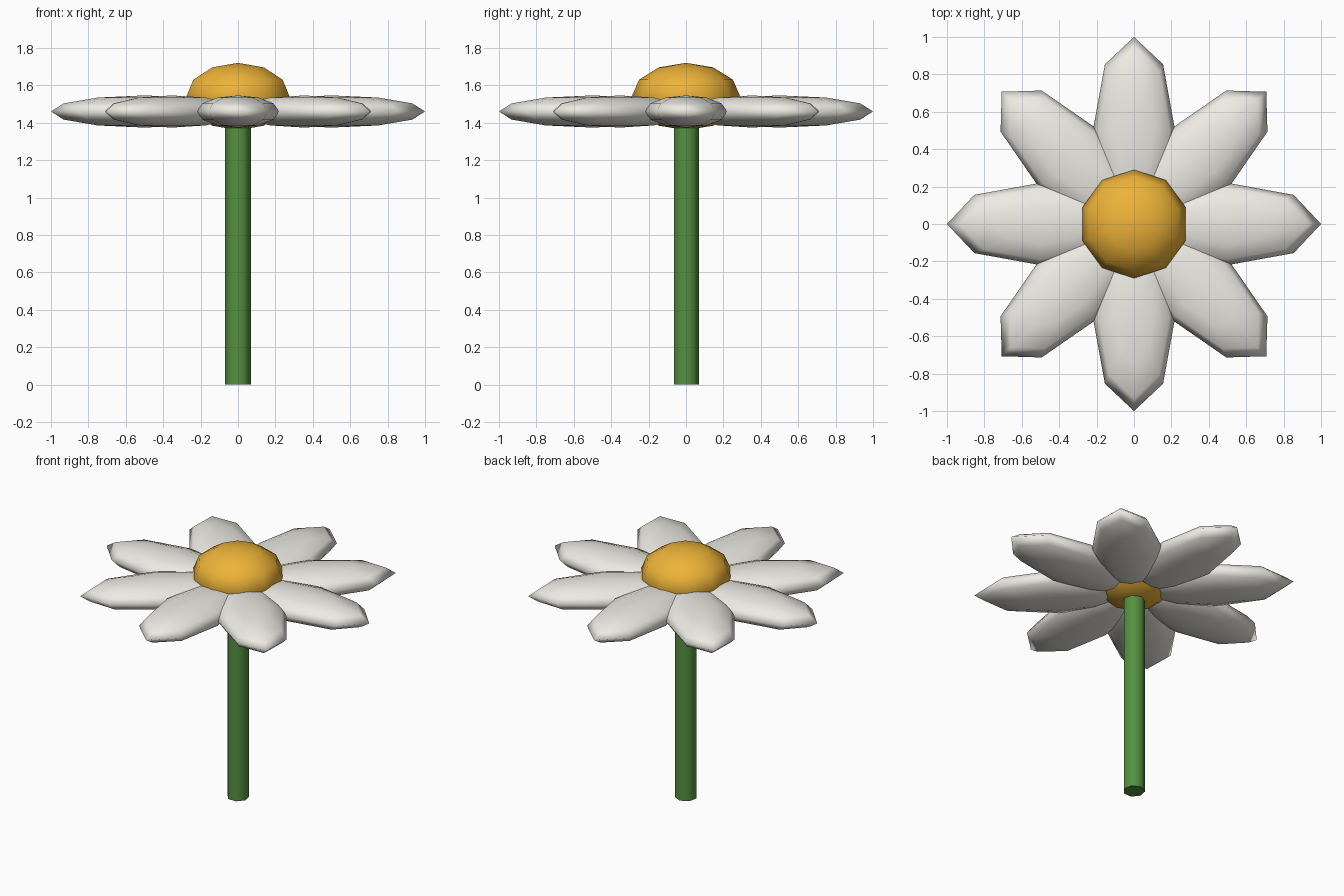
import bpy
from math import cos, sin, pi, radians

if "Cube" in bpy.data.objects:
    bpy.data.objects.remove(bpy.data.objects["Cube"])


def material(name, rgb):
    mat = bpy.data.materials.new(name)
    mat.diffuse_color = (*rgb, 1)
    mat.use_nodes = True
    mat.node_tree.nodes["Principled BSDF"].inputs["Base Color"].default_value = mat.diffuse_color
    return mat


def finish(name, mat, angle):
    obj = bpy.context.object
    obj.name = name
    obj.data.materials.append(mat)
    bpy.ops.object.transform_apply(location=False, rotation=False, scale=True)
    bpy.ops.object.shade_smooth_by_angle(angle=radians(angle))
    return obj


def ellipsoid(name, mat, segments, loc, size, turn=0):
    bpy.ops.mesh.primitive_uv_sphere_add(segments=segments, ring_count=6, radius=1,
                                         location=loc, rotation=(0, 0, turn))
    bpy.context.object.scale = size
    return finish(name, mat, 180)


white = material("petal_white", (0.85, 0.83, 0.77))
yellow = material("centre_yellow", (0.85, 0.45, 0.04))
green = material("stem_green", (0.09, 0.28, 0.05))

# Seven-sided stem, its top buried in the flower centre
bpy.ops.mesh.primitive_cylinder_add(vertices=7, radius=0.07, depth=1.42, location=(0, 0, 0.71))
finish("stem", green, 60)

# Domed flower centre
ellipsoid("flower_centre", yellow, 10, (0, 0, 1.54), (0.29, 0.29, 0.18))

# Ring of eight flattened petals meeting at the axis
for i in range(8):
    a = i * pi / 4
    ellipsoid(f"petal_{i + 1}", white, 8, (0.5 * cos(a), 0.5 * sin(a), 1.46),
              (0.5, 0.22, 0.086), a)
